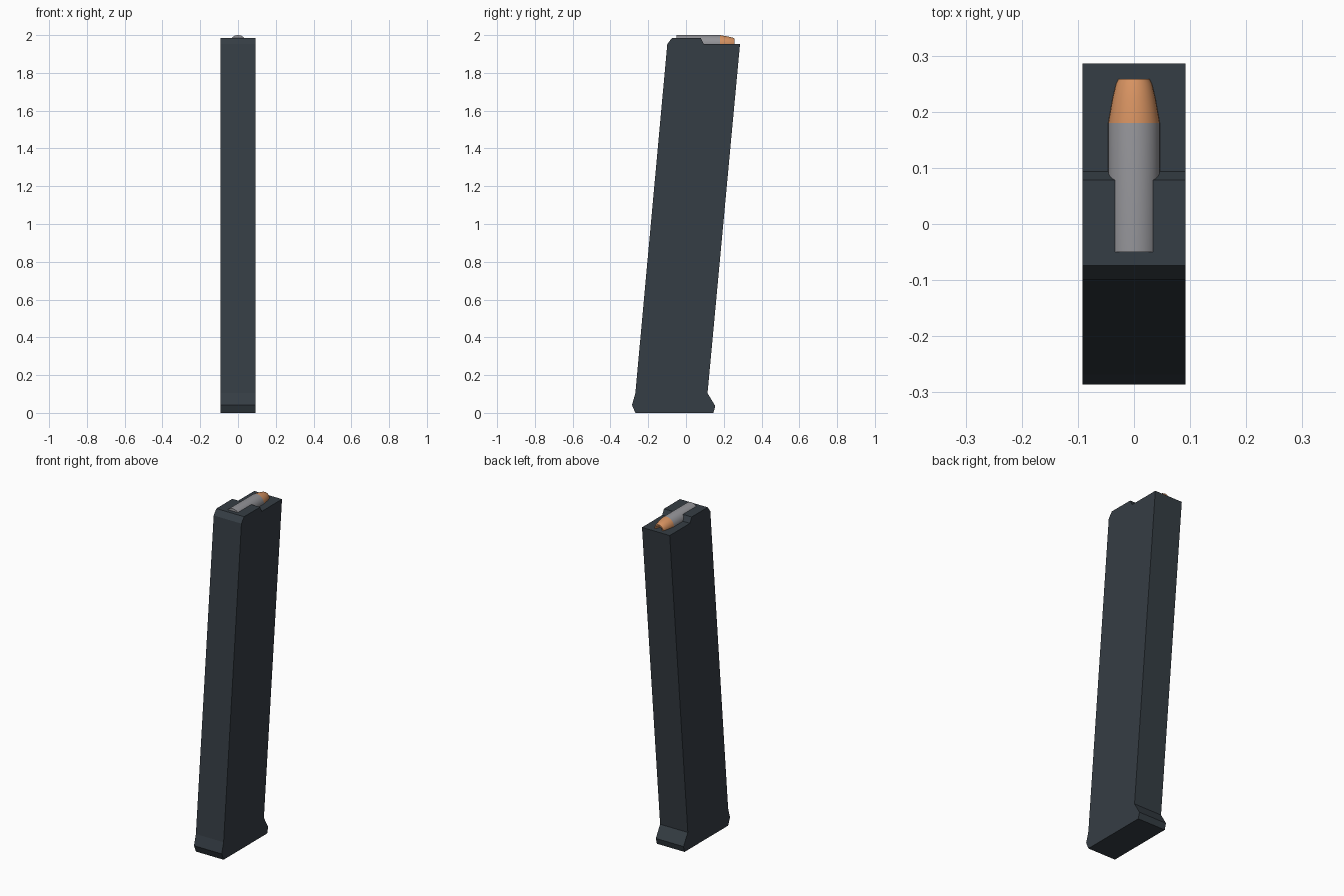
import bpy, bmesh, math

if "Cube" in bpy.data.objects:
    bpy.data.objects.remove(bpy.data.objects["Cube"])


def material(name, rgb):
    m = bpy.data.materials.new(name)
    m.diffuse_color = (*rgb, 1)
    m.use_nodes = True
    m.node_tree.nodes["Principled BSDF"].inputs["Base Color"].default_value = m.diffuse_color
    return m


def add_object(name, bm, mats):
    bmesh.ops.recalc_face_normals(bm, faces=bm.faces)
    me = bpy.data.meshes.new(name)
    bm.to_mesh(me)
    bm.free()
    ob = bpy.data.objects.new(name, me)
    bpy.context.collection.objects.link(ob)
    for m in mats:
        me.materials.append(m)
    return ob


slate = material("dark_slate", (0.036, 0.047, 0.058))
silver = material("silver_grey", (0.30, 0.30, 0.32))
copper = material("copper_orange", (0.68, 0.29, 0.12))

# Slanted body: side profile (y, z) extruded across x
HALF = 0.092
profile = [(-0.268, 0), (0.145, 0), (0.155, 0.036), (0.114, 0.105),
           (0.286, 1.953), (0.094, 1.953), (0.078, 1.985), (-0.074, 1.985),
           (-0.099, 1.953), (-0.268, 0.105), (-0.286, 0.042)]
bm = bmesh.new()
face = bm.faces.new([bm.verts.new((-HALF, y, z)) for y, z in profile])
ext = bmesh.ops.extrude_face_region(bm, geom=[face])
bmesh.ops.translate(bm, vec=(2 * HALF, 0, 0),
                    verts=[v for v in ext["geom"] if isinstance(v, bmesh.types.BMVert)])
add_object("body", bm, [slate])

# Round lying in the top: (y, radius) rings spun about the y axis, tip hollowed
AXIS_Z, SIDES, TIP_START = 1.954, 32, 0.18
rings = [(-0.05, 0.046), (TIP_START, 0.046), (0.225, 0.038), (0.25, 0.032),
         (0.258, 0.028), (0.258, 0.021), (0.225, 0.012)]
bm = bmesh.new()
loops = [[bm.verts.new((r * math.cos(2 * math.pi * i / SIDES), y,
                        AXIS_Z + r * math.sin(2 * math.pi * i / SIDES)))
          for i in range(SIDES)] for y, r in rings]
for a, b in zip(loops, loops[1:]):
    for i in range(SIDES):
        j = (i + 1) % SIDES
        bm.faces.new((a[i], a[j], b[j], b[i]))
bm.faces.new(loops[0])
bm.faces.new(loops[-1])
for f in bm.faces:
    f.material_index = int(f.calc_center_median().y > TIP_START)
cartridge = add_object("cartridge", bm, [silver, copper])
bpy.context.view_layer.objects.active = cartridge
cartridge.select_set(True)
bpy.ops.object.shade_smooth_by_angle(angle=math.radians(30))
